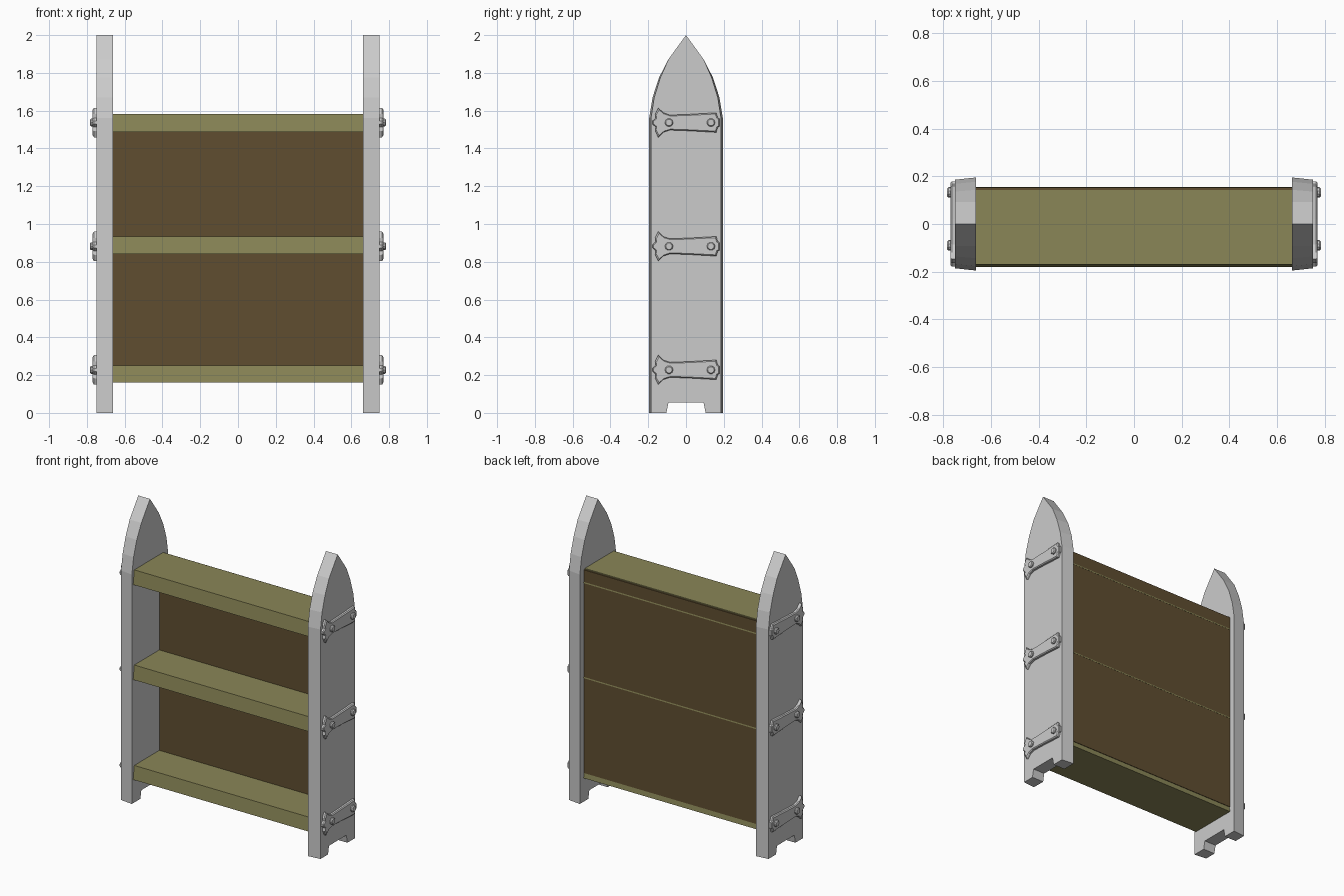
import bpy, bmesh, math

if "Cube" in bpy.data.objects:
    bpy.data.objects.remove(bpy.data.objects["Cube"])


def material(name, rgb):
    m = bpy.data.materials.new(name)
    m.diffuse_color = (*rgb, 1)
    m.use_nodes = True
    m.node_tree.nodes["Principled BSDF"].inputs["Base Color"].default_value = m.diffuse_color
    return m


OLIVE = material("olive_wood", (0.255, 0.24, 0.095))
BROWN = material("brown_wood", (0.117, 0.076, 0.03))


def loft(name, sections, mat=None):
    """Join equal-length rings of 3D points into a closed solid."""
    bm = bmesh.new()
    rings = [[bm.verts.new(p) for p in s] for s in sections]
    n = len(rings[0])
    for a, b in zip(rings, rings[1:]):
        for i in range(n):
            j = (i + 1) % n
            bm.faces.new((a[i], a[j], b[j], b[i]))
    bm.faces.new(rings[0][::-1])
    bm.faces.new(rings[-1])
    bmesh.ops.recalc_face_normals(bm, faces=bm.faces[:])
    me = bpy.data.meshes.new(name)
    bm.to_mesh(me)
    bm.free()
    ob = bpy.data.objects.new(name, me)
    bpy.context.collection.objects.link(ob)
    if mat:
        me.materials.append(mat)
    return ob


# Pointed side board outline: right half from foot notch to apex, then mirrored
half = [(0.093, 0.055), (0.104, 0), (0.195, 0), (0.195, 1.56),
        (0.177, 1.67), (0.143, 1.775), (0.093, 1.872)]
board = half + [(0, 2.0)] + [(-y, z) for y, z in reversed(half)]

# Iron strap outline: upper edge from forked end to square end, then mirrored
strap_half = [(-0.178, 0.008), (-0.160, 0.024), (-0.163, 0.045), (-0.147, 0.078),
              (-0.120, 0.052), (-0.085, 0.040), (0.020, 0.044), (0.160, 0.052),
              (0.168, 0.026), (0.178, 0.020)]
strap = strap_half + [(y, -z) for y, z in reversed(strap_half)]

shelf_levels = [(0.16, 0.252), (0.84, 0.935), (1.486, 1.582)]
strap_levels = [0.228, 0.882, 1.537]

for side, s in (("left", -1), ("right", 1)):
    # Side board, its long edges tapering toward the outer face
    inner = [(s * 0.662, y, z) for y, z in board]
    outer = [(s * 0.75, y * (0.95 if abs(y) > 0.12 else 1), z) for y, z in board]
    loft(side + "_side_board", [inner, outer])

    for k, zc in enumerate(strap_levels):
        # Strap with a bevelled outer rim
        base = [(s * 0.745, y, zc + z) for y, z in strap]
        rim = [(s * 0.763, y, zc + z) for y, z in strap]
        face = [(s * 0.769, y * 0.97, zc + z * 0.87) for y, z in strap]
        loft(f"{side}_strap_{k + 1}", [base, rim, face])

        # Two bolt heads
        for b, yc in enumerate((-0.09, 0.132)):
            rings = [[(s * x, yc + r * math.cos(a), zc + r * math.sin(a))
                      for a in (math.tau * i / 10 for i in range(10))]
                     for x, r in ((0.760, 0.022), (0.777, 0.022), (0.783, 0.017))]
            loft(f"{side}_bolt_{k + 1}_{b + 1}", rings)

# Shelves with slightly sloped front and back edges
for k, (z0, z1) in enumerate(shelf_levels):
    prof = [(-0.181, z0), (0.154, z0), (0.142, z1), (-0.169, z1)]
    loft(f"shelf_{k + 1}", [[(x, y, z) for y, z in prof] for x in (-0.67, 0.67)], OLIVE)

# Back panel
prof = [(0.10, 0.195), (0.153, 0.195), (0.153, 1.576), (0.10, 1.576)]
loft("back_panel", [[(x, y, z) for y, z in prof] for x in (-0.668, 0.668)], BROWN)
